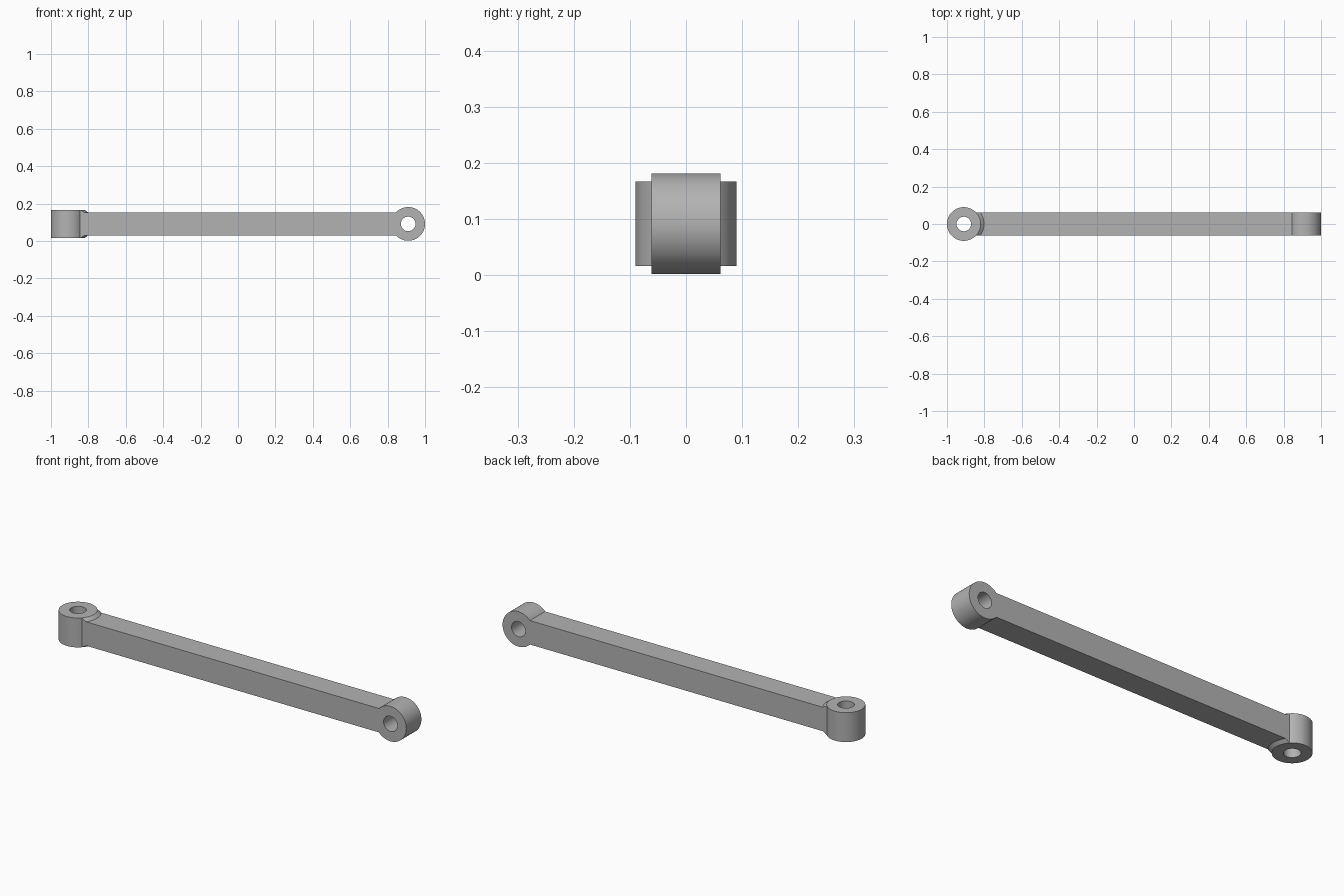
import bpy
import bmesh
from math import sin, cos, pi, asin, radians
from mathutils import Matrix

cube = bpy.data.objects.get("Cube")
if cube:
    bpy.data.objects.remove(cube, do_unlink=True)

MID = 0.0915      # height of the bar's centre line
EYE_X = 0.91      # distance of each eye from the centre
EYE_R = 0.09
HOLE_R = 0.039
HALF = 0.0615     # half thickness of the bar
EYE_H = 0.0755    # half height of the upright eye

grey = bpy.data.materials.new("Plain Grey")
grey.use_nodes = True
colour = (0.45, 0.45, 0.45, 1)
grey.diffuse_color = colour
grey.node_tree.nodes["Principled BSDF"].inputs["Base Color"].default_value = colour


def finish(bm, name):
    bmesh.ops.recalc_face_normals(bm, faces=bm.faces)
    mesh = bpy.data.meshes.new(name)
    bm.to_mesh(mesh)
    bm.free()
    obj = bpy.data.objects.new(name, mesh)
    mesh.materials.append(grey)
    bpy.context.collection.objects.link(obj)
    return obj


def prism(name, outline, depth):
    """Extrude an outline in the xz plane, centred on y = 0."""
    bm = bmesh.new()
    face = bm.faces.new([bm.verts.new((x, -depth, z)) for x, z in outline])
    new = bmesh.ops.extrude_face_region(bm, geom=[face])["geom"]
    bmesh.ops.translate(bm, vec=(0, 2 * depth, 0),
                        verts=[v for v in new if isinstance(v, bmesh.types.BMVert)])
    return finish(bm, name)


def cone(bm, x, z, r1, r2, height, turn=0.0):
    matrix = Matrix.Translation((x, 0, z)) @ Matrix.Rotation(turn, 4, 'X')
    bmesh.ops.create_cone(bm, cap_ends=True, segments=64, radius1=r1,
                          radius2=r2, depth=height, matrix=matrix)


def cylinder(name, x, radius, height, turn=0.0):
    bm = bmesh.new()
    cone(bm, x, MID, radius, radius, height, turn)
    return finish(bm, name)


def box(name, x1, x2, y, z):
    return prism(name, [(x1, MID - z), (x2, MID - z), (x2, MID + z), (x1, MID + z)], y)


def combine(target, tool, operation):
    mod = target.modifiers.new(operation, 'BOOLEAN')
    mod.operation = operation
    mod.solver = 'EXACT'
    mod.object = tool
    bpy.context.view_layer.objects.active = target
    bpy.ops.object.modifier_apply(modifier=mod.name)
    bpy.data.objects.remove(tool, do_unlink=True)


# Bar with the rounded cross eye as one outline
start = pi - asin(HALF / EYE_R)
arc = [-start + 2 * start * i / 56 for i in range(57)]
outline = [(-EYE_X, MID + HALF), (-EYE_X, MID - HALF)]
outline += [(EYE_X + EYE_R * cos(a), MID + EYE_R * sin(a)) for a in arc]
rod = prism("link_rod", outline, HALF)

# Sloping collars above and below the bar, trimmed to its width
for side, r1, r2 in ((1, 0.108, EYE_R), (-1, EYE_R, 0.108)):
    bm = bmesh.new()
    cone(bm, -EYE_X, MID + side * (HALF + EYE_H) / 2, r1, r2, EYE_H - HALF)
    collar = finish(bm, "collar")
    combine(collar, box("trim", -EYE_X, -0.7, HALF, 0.2), 'INTERSECT')
    combine(rod, collar, 'UNION')

# Upright eye and both pin holes
combine(rod, cylinder("upright_eye", -EYE_X, EYE_R, 2 * EYE_H), 'UNION')
combine(rod, cylinder("upright_hole", -EYE_X, HOLE_R, 0.5), 'DIFFERENCE')
combine(rod, cylinder("cross_hole", EYE_X, HOLE_R, 0.5, radians(90)), 'DIFFERENCE')

# Smooth round walls, crisp edges
bpy.ops.object.select_all(action='DESELECT')
rod.select_set(True)
bpy.context.view_layer.objects.active = rod
bpy.ops.object.shade_smooth_by_angle(angle=radians(25))
